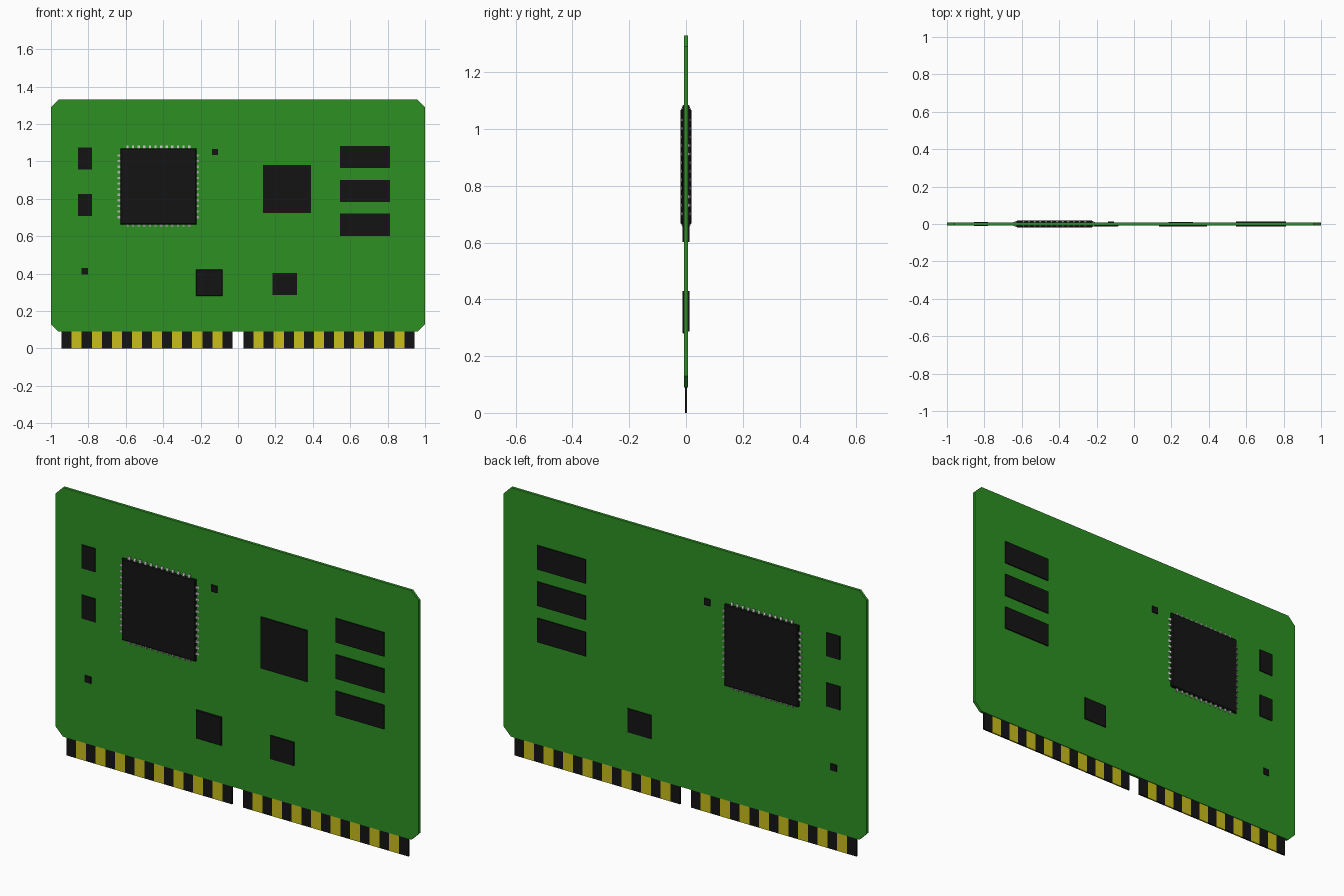
import bpy, bmesh
from mathutils import Vector

if "Cube" in bpy.data.objects:
    bpy.data.objects.remove(bpy.data.objects["Cube"])

BOARD_Y = 0.007   # half thickness of the board


def material(name, rgb):
    m = bpy.data.materials.new(name)
    m.diffuse_color = (*rgb, 1)
    m.use_nodes = True
    m.node_tree.nodes["Principled BSDF"].inputs["Base Color"].default_value = m.diffuse_color
    return m


GREEN = material("board_green", (0.026, 0.28, 0.017))
BLACK = material("chip_black", (0.007, 0.007, 0.007))
GOLD = material("contact_gold", (0.58, 0.51, 0.01))
METAL = material("pin_metal", (0.5, 0.5, 0.5))


def finish(name, bm, *mats, mirror=None):
    bmesh.ops.recalc_face_normals(bm, faces=bm.faces)
    me = bpy.data.meshes.new(name)
    bm.to_mesh(me)
    bm.free()
    for m in mats:
        me.materials.append(m)
    ob = bpy.data.objects.new(name, me)
    bpy.context.collection.objects.link(ob)
    if mirror is not None:
        mod = ob.modifiers.new("mirror", 'MIRROR')
        mod.use_axis = [i == mirror for i in range(3)]
    return ob


def prism(bm, points, offset):
    """Extrude a closed outline along an offset vector."""
    face = bm.faces.new([bm.verts.new(p) for p in points])
    ext = bmesh.ops.extrude_face_region(bm, geom=[face])
    verts = [g for g in ext["geom"] if isinstance(g, bmesh.types.BMVert)]
    bmesh.ops.translate(bm, verts=verts, vec=offset)


def chip(name, x0, x1, z0, z1, top, both_sides, bevel=0.0):
    """Flat chip on the front face, optionally repeated on the back."""
    bm = bmesh.new()
    y = -BOARD_Y + 0.001
    prism(bm, [(x0, y, z0), (x1, y, z0), (x1, y, z1), (x0, y, z1)], (0, -top - y, 0))
    if bevel:
        edges = [e for e in bm.edges if all(v.co.y < y - 1e-4 for v in e.verts)]
        bmesh.ops.bevel(bm, geom=edges, offset=bevel, segments=1, affect='EDGES')
    finish(name, bm, BLACK, mirror=1 if both_sides else None)


# board with clipped corners
bm = bmesh.new()
lo, hi, c = 0.09, 1.33, 0.04
outline = [(-1 + c, lo), (1 - c, lo), (1, lo + c), (1, hi - c),
           (1 - c, hi), (-1 + c, hi), (-1, hi - c), (-1, lo + c)]
prism(bm, [(x, -BOARD_Y, z) for x, z in outline], (0, 2 * BOARD_Y, 0))
finish("circuit_board", bm, GREEN)

# edge connector: striped strip, mirrored to the other half
bm = bmesh.new()
n, start, end, half = 17, 0.03, 0.943, 0.004
rings = []
for i in range(n + 1):
    x = start + (end - start) * i / n
    rings.append([bm.verts.new((x, y, z)) for y, z in
                  ((-half, 0), (half, 0), (half, 0.095), (-half, 0.095))])
for i in range(n):
    for k in range(4):
        f = bm.faces.new((rings[i][k], rings[i][(k + 1) % 4],
                          rings[i + 1][(k + 1) % 4], rings[i + 1][k]))
        f.material_index = i % 2
bm.faces.new(rings[0])
bm.faces.new(rings[-1])
finish("edge_connector", bm, BLACK, GOLD, mirror=0)

# main processor and its pins, on both faces
cx, cz, r = -0.426, 0.867, 0.203
chip("processor", cx - r, cx + r, cz - r, cz + r, 0.019, True, 0.004)
bm = bmesh.new()
leg = [(r - 0.005, 0.015), (r + 0.004, 0.015), (r + 0.014, 0.010),
       (r + 0.014, 0.006), (r + 0.004, 0.008), (r - 0.005, 0.011)]
w, pitch, count = 0.012, 0.03, 12
for i in range(count):
    t = (i - (count - 1) / 2) * pitch - w / 2
    for s in (-1, 1):
        prism(bm, [(cx + s * d, -y, cz + t) for d, y in leg], (0, 0, w))
        prism(bm, [(cx + t, -y, cz + s * d) for d, y in leg], (w, 0, 0))
finish("processor_pins", bm, METAL, mirror=1)

# memory chips, evenly stacked
for i in range(3):
    z = 0.602 + i * 0.181
    chip(f"memory_chip_{i + 1}", 0.545, 0.813, z, z + 0.119, 0.013, True)

# small regulators on the left
for i, z in enumerate((0.708, 0.958)):
    chip(f"regulator_{i + 1}", -0.855, -0.78, z, z + 0.117, 0.012, True)

# tiny components
chip("tiny_component_top", -0.14, -0.107, 1.034, 1.067, 0.013, True)
chip("tiny_component_low", -0.836, -0.803, 0.396, 0.429, 0.012, True)

# remaining chips
chip("controller_chip", 0.134, 0.389, 0.725, 0.98, 0.014, False)
chip("square_chip", -0.225, -0.083, 0.28, 0.422, 0.013, False, 0.003)
chip("lower_chip", 0.184, 0.315, 0.286, 0.404, 0.012, True)
